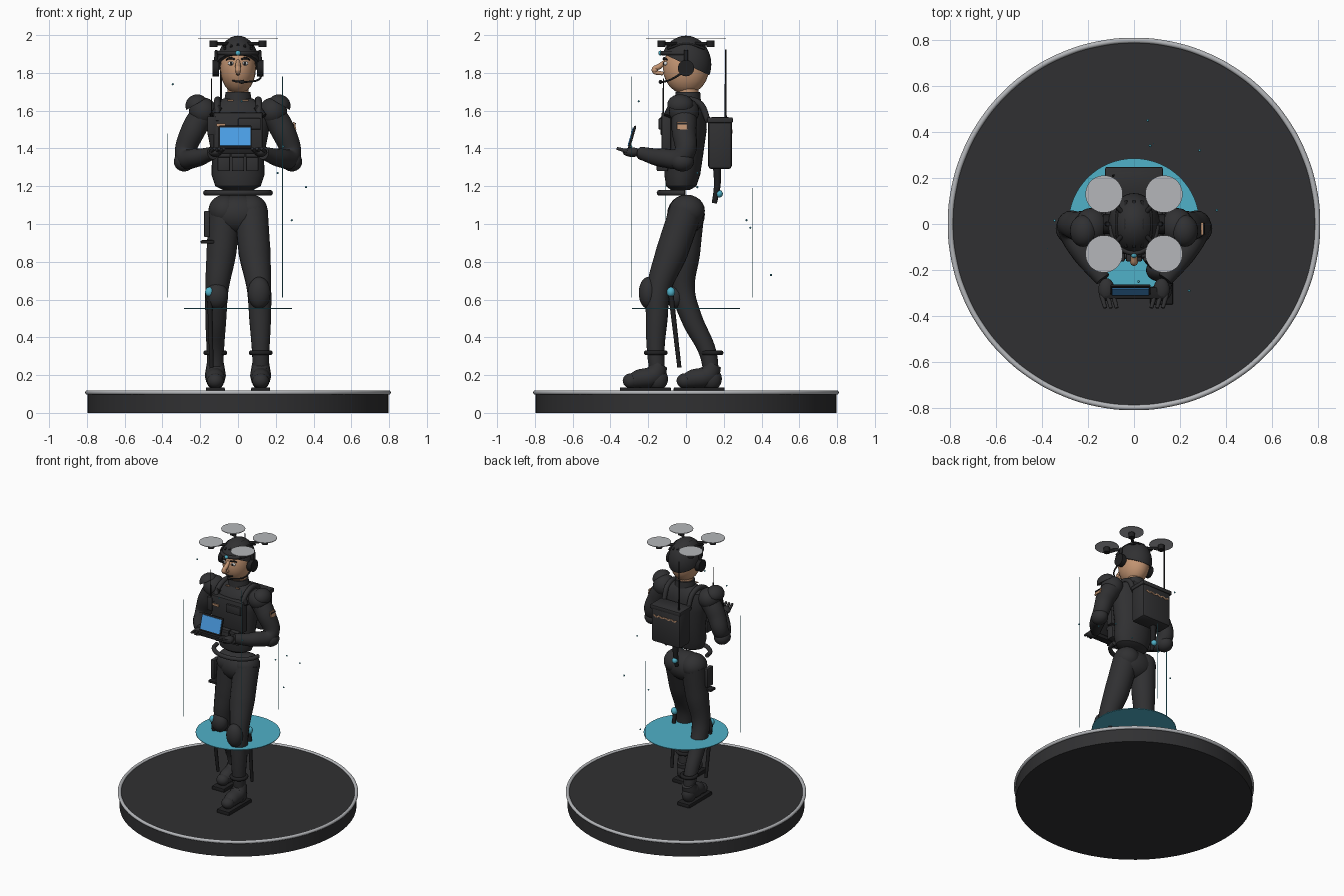
import bpy, bmesh, math
from mathutils import Matrix, Vector, Euler

old = bpy.data.objects.get("Cube")
if old:
    bpy.data.objects.remove(old, do_unlink=True)


def material(name, rgb):
    m = bpy.data.materials.new(name)
    m.use_nodes = True
    m.diffuse_color = (*rgb, 1)
    m.node_tree.nodes["Principled BSDF"].inputs["Base Color"].default_value = (*rgb, 1)
    return m


CLOTH = material("charcoal", (.03, .03, .032))
BLACK = material("black", (.014, .014, .015))
SKIN = material("skin", (.55, .3, .17))
CYAN = material("cyan", (.08, .44, .58))
BLUE = material("screen blue", (.07, .34, .78))
GREY = material("light grey", (.46, .47, .49))
TAN = material("tan", (.5, .28, .16))
WHITE = material("white", (.7, .7, .7))


def finish(mesh, name, mat):
    mesh.materials.clear()
    mesh.materials.append(mat)
    mesh.shade_smooth()
    mesh.set_sharp_from_angle(angle=math.radians(35))
    ob = bpy.data.objects.new(name, mesh)
    bpy.context.scene.collection.objects.link(ob)


def from_bm(bm, name, mat):
    bmesh.ops.recalc_face_normals(bm, faces=bm.faces)
    me = bpy.data.meshes.new(name)
    bm.to_mesh(me)
    bm.free()
    finish(me, name, mat)


def place(loc, size, rot=(0, 0, 0)):
    return Matrix.LocRotScale(Vector(loc), Euler(rot), Vector(size))


def box(name, loc, size, mat=CLOTH, rot=(0, 0, 0), bevel=.006):
    bm = bmesh.new()
    bmesh.ops.create_cube(bm, size=1, matrix=place(loc, size, rot))
    if bevel:
        bmesh.ops.bevel(bm, geom=bm.edges[:], offset=min(bevel, min(size) * .4),
                        segments=2, affect='EDGES', profile=.5)
    from_bm(bm, name, mat)


def ball(name, loc, half, mat=CLOTH, rot=(0, 0, 0), cut=None, seg=24):
    """Ellipsoid; cut = (point, normal) keeps the side the normal points to."""
    bm = bmesh.new()
    bmesh.ops.create_uvsphere(bm, u_segments=seg, v_segments=seg // 2, radius=1,
                              matrix=place(loc, half, rot))
    if cut:
        r = bmesh.ops.bisect_plane(bm, geom=bm.verts[:] + bm.edges[:] + bm.faces[:],
                                   plane_co=cut[0], plane_no=cut[1], clear_inner=True)
        bmesh.ops.edgeloop_fill(bm, edges=[e for e in r["geom_cut"] if isinstance(e, bmesh.types.BMEdge)])
    from_bm(bm, name, mat)


def disc(name, loc, r, h, mat=CLOTH, rot=(0, 0, 0), seg=32):
    bm = bmesh.new()
    bmesh.ops.create_cone(bm, cap_ends=True, segments=seg, radius1=r, radius2=r,
                          depth=h, matrix=place(loc, (1, 1, 1), rot))
    from_bm(bm, name, mat)


def tube(name, pts, mat=CLOTH, cyclic=False, res=5):
    """Swept round tube through (x, y, z, radius) points."""
    cu = bpy.data.curves.new(name, 'CURVE')
    cu.dimensions = '3D'
    cu.bevel_depth, cu.bevel_resolution, cu.use_fill_caps = 1, res, True
    cu.resolution_u = 8
    sp = cu.splines.new('BEZIER')
    sp.bezier_points.add(len(pts) - 1)
    for bp, p in zip(sp.bezier_points, pts):
        bp.co, bp.radius = p[:3], p[3]
        bp.handle_left_type = bp.handle_right_type = 'AUTO'
    sp.use_cyclic_u = cyclic
    ob = bpy.data.objects.new(name, cu)
    bpy.context.scene.collection.objects.link(ob)
    me = bpy.data.meshes.new_from_object(ob.evaluated_get(bpy.context.evaluated_depsgraph_get()))
    bpy.data.objects.remove(ob)
    finish(me, name, mat)


def ring(name, c, rx, ry, r, mat=CLOTH, n=12, arc=(0, 1)):
    full = arc == (0, 1)
    angles = [2 * math.pi * (arc[0] + (arc[1] - arc[0]) * i / (n if full else n - 1)) for i in range(n)]
    tube(name, [(c[0] + rx * math.cos(a), c[1] + ry * math.sin(a), c[2], r) for a in angles],
         mat, cyclic=full)


def loft(name, rings, mat=CLOTH, seg=32):
    """Stack of ellipses given as (z, half x, half y, centre y)."""
    bm = bmesh.new()
    loops = [[bm.verts.new((rx * math.cos(2 * math.pi * i / seg), cy + ry * math.sin(2 * math.pi * i / seg), z))
              for i in range(seg)] for z, rx, ry, cy in rings]
    for a, b in zip(loops, loops[1:]):
        for i in range(seg):
            bm.faces.new((a[i], a[(i + 1) % seg], b[(i + 1) % seg], b[i]))
    bm.faces.new(loops[0])
    bm.faces.new(loops[-1])
    from_bm(bm, name, mat)


# Display base and floating disc
disc("base", (0, 0, .055), .797, .11, seg=96)
ring("base_rim", (0, 0, .108), .797, .797, .012, GREY, n=32)
disc("glow_disc", (0, 0, .553), .285, .005, CYAN, seg=64)

# Torso, collar, pelvis, belt
loft("torso", [(1.18, .08, .05, -.03), (1.2, .12, .08, -.025), (1.26, .14, .095, -.02), (1.36, .138, .1, -.01),
               (1.5, .165, .11, 0), (1.58, .175, .105, 0), (1.63, .15, .085, .01), (1.665, .075, .06, .01)])
loft("collar", [(1.64, .075, .07, .01), (1.7, .065, .065, .01)])
disc("neck", (0, .01, 1.7), .055, .08, SKIN)
ball("pelvis", (0, 0, 1.05), (.145, .1, .105))
ring("belt", (0, -.005, 1.165), .17, .135, .015, n=9, arc=(.5, 1))

# Chest rig
box("chest_plate", (0, -.105, 1.48), (.26, .05, .22))
box("upper_chest_panel", (.06, -.135, 1.53), (.12, .02, .06))
box("name_tape", (-.09, -.134, 1.525), (.05, .008, .015), TAN, bevel=0)
for i in (-1, 0, 1):
    box("pouch", (i * .075, -.125, 1.325), (.066, .06, .09))
    box("pouch_flap", (i * .075, -.13, 1.365), (.07, .065, .025))
tube("chest_antenna", [(-.14, -.12, 1.5, .004), (-.14, -.12, 1.77, .003)], BLACK)
box("radio", (-.14, -.115, 1.52), (.045, .04, .1))

# Limbs
for s, side in ((1, "left"), (-1, "right")):
    tube(side + "_arm", [(s * .17, -.01, 1.6, .068), (s * .235, -.01, 1.5, .066), (s * .278, -.02, 1.36, .054),
                         (s * .225, -.12, 1.35, .05), (s * .135, -.24, 1.375, .034)], res=7)
    ball(side + "_shoulder", (s * .185, -.01, 1.595), (.075, .08, .075))
    ball(side + "_elbow_pad", (s * .285, -.02, 1.33), (.055, .062, .052))
    ball(side + "_shoulder_pad", (s * .22, -.03, 1.63), (.06, .07, .055), rot=(0, s * .6, 0),
         cut=((s * .22, -.03, 1.635), (s * .5, 0, .85)))
    ball(side + "_hand", (s * .12, -.285, 1.38), (.035, .05, .025))
    for f in range(3):
        tube(side + "_finger", [(s * (.14 - f * .025), -.31, 1.385, .011), (s * (.125 - f * .025), -.365, 1.4, .008)])
    tube(side + "_pack_strap", [(s * .1, .12, 1.54, .016), (s * .105, .06, 1.645, .018),
                                (s * .11, -.06, 1.635, .018), (s * .11, -.12, 1.54, .014)])
    tube(side + "_shoulder_roll", [(s * .1, -.08, 1.62, .018), (s * .135, -.1, 1.57, .018)], BLACK)
    box(side + "_collar_tab", (s * .04, -.062, 1.655), (.03, .008, .006), TAN, bevel=0)

    # Legs: the left one strides forward, the right one trails
    if s > 0:
        leg = [(0, 1.07, .088), (-.075, .85, .085), (-.145, .65, .064), (-.155, .5, .058), (-.16, .32, .046), (-.15, .2, .04)]
        foot, pad, band = -.16, (-.2, .635, .085), -.16
    else:
        leg = [(.01, 1.07, .088), (-.005, .85, .08), (-.015, .65, .062), (.03, .5, .056), (.115, .32, .046), (.135, .2, .04)]
        foot, pad, band = .125, (-.055, .62, .07), .135
    xs = (.07, .088, .112, .117, .12, .12)
    tube(side + "_leg", [(s * x, y, z, r) for x, (y, z, r) in zip(xs, leg)], res=7)
    ball(side + "_hip", (s * .07, .005, 1.07), (.087, .095, .085))
    ball(side + "_knee_pad", (s * .112, pad[0], pad[1]), (.06, .05, pad[2]))
    ring(side + "_ankle_band", (s * .12, band, .318), .05, .05, .013, BLACK)
    tube(side + "_boot", [(s * .12, foot + .02, .26, .046), (s * .12, foot - .01, .2, .056),
                          (s * .12, foot - .09, .18, .05), (s * .12, foot - .14, .165, .035)])
    ball(side + "_boot_toe", (s * .12, foot - .13, .17), (.044, .045, .04))
    ball(side + "_boot_heel", (s * .12, foot + .01, .18), (.048, .055, .06))
    box(side + "_sole", (s * .12, foot - .055, .12), (.1, .27, .03), BLACK)
    ball(side + "_knee_light", (s * .152, -.08, .64), (.022, .022, .026), CYAN)
    tube(side + "_leg_brace", [(s * .15, -.08, .63, .014), (s * .14, -.035, .24, .011)], BLACK)

# Sleeve patch and thigh holster
box("sleeve_patch", (.3, -.02, 1.52), (.008, .055, .04), TAN, rot=(0, -.25, 0), bevel=0)
for i in (-1, 1):
    box("patch_stripe", (.302, -.02, 1.52 + i * .01), (.009, .05, .008), BLACK, rot=(0, -.25, 0), bevel=0)
box("holster", (-.165, -.03, 1.0), (.03, .07, .14))
box("holster_clip", (-.16, -.04, .905), (.075, .06, .018), BLACK)

# Handheld tablet on its tray
box("tablet", (-.015, -.285, 1.46), (.175, .012, .125), BLACK, rot=(-.28, 0, 0))
box("tablet_screen", (-.015, -.293, 1.462), (.16, .006, .1), BLUE, rot=(-.28, 0, 0), bevel=0)
box("tablet_tray", (0, -.3, 1.385), (.26, .05, .03), BLACK)

# Backpack
box("backpack", (0, .18, 1.428), (.24, .125, .275), bevel=.018)
box("pack_lid", (0, .18, 1.55), (.25, .135, .03))
for i in range(8):
    box("pack_stitch", (-.084 + i * .024, .244, 1.49), (.024, .006, .009), TAN, rot=(0, .5 * (-1) ** i, 0), bevel=0)
tube("pack_antenna", [(-.09, .21, 1.55, .006), (-.09, .21, 1.925, .004)], BLACK)
tube("pack_hose", [(-.03, .165, 1.3, .022), (-.03, .165, 1.2, .018), (-.03, .15, 1.11, .014)], BLACK)
ball("pack_light", (-.03, .175, 1.16), (.02, .02, .02), CYAN)

# Head
ball("head", (0, 0, 1.825), (.095, .122, .138), SKIN)
tube("nose", [(0, -.105, 1.865, .01), (0, -.14, 1.835, .015), (0, -.168, 1.815, .014), (0, -.12, 1.795, .01)], SKIN)
ball("nose_tip", (0, -.165, 1.815), (.017, .017, .016), SKIN)
for s, side in ((1, "left"), (-1, "right")):
    ball(side + "_eye", (s * .036, -.107, 1.85), (.017, .012, .011), WHITE, seg=16)
    ball(side + "_pupil", (s * .036, -.117, 1.85), (.008, .005, .009), BLACK, seg=12)
    tube(side + "_brow", [(s * .018, -.119, 1.872, .005), (s * .04, -.115, 1.878, .006), (s * .062, -.1, 1.87, .004)], BLACK)
    disc(side + "_ear_cup", (s * .118, 0, 1.825), .043, .035, BLACK, rot=(0, math.pi / 2, 0))
    tube(side + "_headset_band", [(s * .118, 0, 1.86, .01), (s * .113, 0, 1.92, .01)], BLACK)
tube("mouth", [(-.03, -.1, 1.758, .004), (0, -.11, 1.755, .006), (.03, -.1, 1.758, .004)], BLACK)
tube("microphone_arm", [(.125, -.02, 1.8, .006), (.11, -.08, 1.765, .005), (.03, -.135, 1.75, .005)], BLACK)
ball("microphone", (.02, -.135, 1.752), (.016, .01, .01), BLACK)

# Helmet with brim and headlamp
ball("helmet", (0, 0, 1.845), (.112, .134, .152), cut=((0, 0, 1.845), (0, .12, .26)), seg=40)
ring("helmet_brim", (0, -.005, 1.905), .1, .12, .012, n=9, arc=(.5, 1))
for i in range(-2, 3):
    tube("helmet_rib", [(i * .035, -.1, 1.945 - abs(i) * .008, .007), (i * .037, 0, 1.99 - i * i * .009, .007),
                        (i * .035, .1, 1.945 - abs(i) * .008, .007)], BLACK)
ball("headlamp", (0, -.135, 1.905), (.014, .012, .013), CYAN)

# Rotors on the helmet
for sx in (-1, 1):
    for sy in (-1, 1):
        x, y = sx * .13, sy * .13
        tube("rotor_arm", [(x * .4, y * .4, 1.955, .01), (x, y, 1.955, .009)], BLACK)
        disc("rotor_motor", (x, y, 1.955), .022, .035, BLACK)
        disc("rotor_blur", (x, y, 1.981), .081, .004, GREY, seg=40)

# Thin light beams and drifting motes
for x, y, top in ((-.375, -.107, 1.48), (.235, -.29, 1.78), (.085, .35, 1.19)):
    tube("light_beam", [(x, y, .61, .0022), (x, y, top, .0022)], CYAN, res=1)
motes = [(.06, .45, .73), (.285, .32, 1.02), (.07, .34, .98), (.36, .06, 1.195), (-.345, .015, 1.74),
         (.24, -.29, 1.41), (.21, .06, 1.27), (.02, -.25, 1.65)]
for p in motes:
    ball("mote", p, (.006, .006, .006), CYAN, seg=8)
